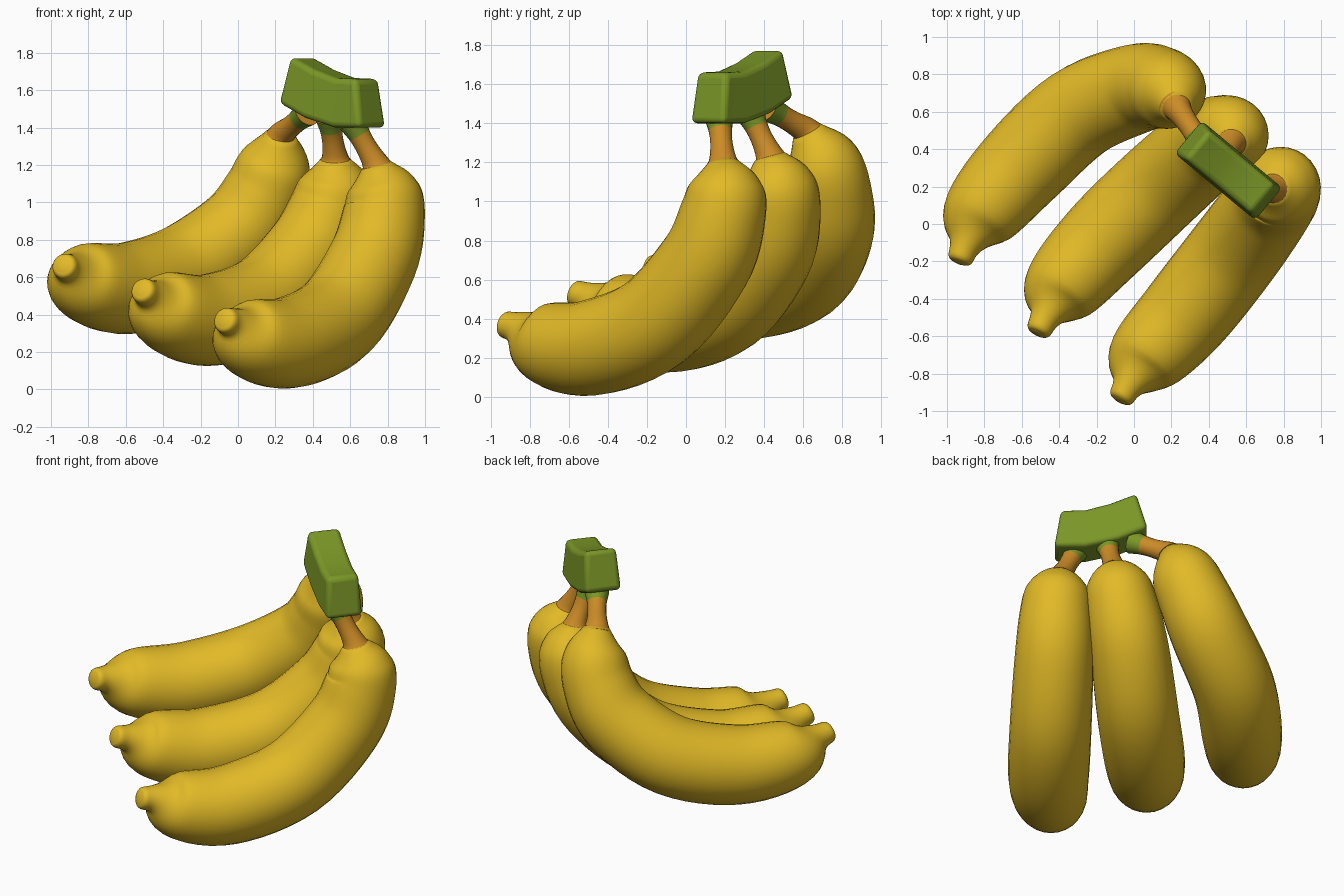
import bpy
import bmesh
import math
from mathutils import Vector

cube = bpy.data.objects.get("Cube")
if cube:
    bpy.data.objects.remove(cube, do_unlink=True)


def make_material(name, color):
    mat = bpy.data.materials.new(name)
    mat.use_nodes = True
    mat.diffuse_color = (*color, 1)
    mat.node_tree.nodes["Principled BSDF"].inputs["Base Color"].default_value = (*color, 1)
    return mat


yellow = make_material("ripe yellow", (0.76, 0.49, 0.02))
orange = make_material("stem orange", (0.60, 0.26, 0.02))
green = make_material("crown green", (0.20, 0.31, 0.02))


def catmull(a, b, c, d, t):
    return 0.5 * (2 * b + (c - a) * t + (2 * a - 5 * b + 4 * c - d) * t * t
                  + (3 * b - a - 3 * c + d) * t ** 3)


def smooth_path(points, steps):
    """Spline through 4D points holding position and radius."""
    pts = [Vector(p) for p in points]
    pts = [2 * pts[0] - pts[1]] + pts + [2 * pts[-1] - pts[-2]]
    path = []
    for i in range(1, len(pts) - 2):
        path += [catmull(*pts[i - 1:i + 3], s / steps) for s in range(steps)]
    return path + [pts[-2]]


def finish(name, bm, materials, angle):
    bmesh.ops.recalc_face_normals(bm, faces=bm.faces)
    mesh = bpy.data.meshes.new(name)
    bm.to_mesh(mesh)
    bm.free()
    for mat in materials:
        mesh.materials.append(mat)
    obj = bpy.data.objects.new(name, mesh)
    bpy.context.collection.objects.link(obj)
    bpy.ops.object.select_all(action="DESELECT")
    obj.select_set(True)
    bpy.context.view_layer.objects.active = obj
    bpy.ops.object.shade_smooth_by_angle(angle=math.radians(angle))
    return obj


def tube(name, points, materials, split=1.0, steps=6, sides=28):
    """Sweep a circle of changing radius; faces past split use the second material."""
    path = smooth_path(points, steps)
    centers = [p.to_3d() for p in path]
    bm = bmesh.new()
    rings = []
    normal = Vector((1, -1, 0))
    last = len(path) - 1
    for i, p in enumerate(path):
        tangent = (centers[min(i + 1, last)] - centers[max(i - 1, 0)]).normalized()
        normal = (normal - tangent * normal.dot(tangent)).normalized()
        side = tangent.cross(normal)
        angles = [math.tau * k / sides for k in range(sides)]
        rings.append([bm.verts.new(centers[i] + p.w * (normal * math.cos(a) + side * math.sin(a)))
                      for a in angles])
    for i in range(last):
        for k in range(sides):
            n = (k + 1) % sides
            face = bm.faces.new((rings[i][k], rings[i][n], rings[i + 1][n], rings[i + 1][k]))
            face.material_index = int(i / last >= split)
    bm.faces.new(rings[0])
    bm.faces.new(rings[-1])
    return finish(name, bm, materials, 60)


# Fruit centre lines from blossom tip to neck, then the stem's upper end
fruits = {
    "left": ([(-.93, -.19, .66), (-.9, -.11, .64), (-.83, .04, .58), (-.6, .31, .54),
              (-.3, .59, .63), (0, .72, .84), (.14, .73, 1.05), (.2, .69, 1.22),
              (.23, .62, 1.36)], (.37, .42, 1.48)),
    "middle": ([(-.51, -.57, .53), (-.47, -.49, .5), (-.4, -.36, .43), (-.17, -.1, .37),
                (.14, .2, .47), (.38, .41, .73), (.49, .47, .96), (.52, .46, 1.11),
                (.52, .43, 1.23)], (.49, .33, 1.45)),
    "right": ([(-.07, -.93, .37), (-.03, -.86, .35), (.05, -.73, .28), (.27, -.49, .25),
               (.53, -.16, .38), (.72, .1, .69), (.78, .19, .94), (.77, .2, 1.08),
               (.74, .19, 1.2)], (.61, .17, 1.43)),
}
girth = [.065, .09, .205, .245, .25, .24, .22, .19, .08]

for label, (line, top) in fruits.items():
    line = [Vector(p) for p in line]
    body = [(*p, r) for p, r in zip(line, girth)]

    # Rounded blossom end
    out = (line[0] - line[1]).normalized()
    body.insert(0, (*(line[0] + out * 0.02), 0.03))
    tube(label + "_banana", body, [yellow])

    # Stem flaring at the neck, with a green collar under the crown
    neck, top = line[-1], Vector(top)
    start = neck + (line[-2] - neck) * 0.2
    stem = [(*start, .095), (*neck.lerp(top, .08), .07), (*neck.lerp(top, .4), .058),
            (*neck.lerp(top, .7), .06), (*top, .075)]
    tube(label + "_stem", stem, [orange, green], split=0.75, sides=20)

# Crown block: curved side profile, wider at the base
along = Vector((.77, -.64, 0))
across = Vector((.64, .77, 0))
middle = Vector((.5, .29, 0))
base = [(-.28, 1.53), (-.1, 1.45), (.1, 1.4), (.29, 1.4)]
roof = [(.25, 1.66), (.1, 1.665), (-.05, 1.71), (-.21, 1.78)]
bm = bmesh.new()
sides = []
for sign in (-1, 1):
    sides.append([bm.verts.new(middle + along * u + across * sign * w + Vector((0, 0, z)))
                  for outline, w in ((base, .115), (roof, .1)) for u, z in outline])
count = len(sides[0])
for i in range(count):
    j = (i + 1) % count
    bm.faces.new((sides[0][i], sides[0][j], sides[1][j], sides[1][i]))
for loop in sides:
    # Quad strips keep the curved side clean
    for i in range(count // 2 - 1):
        bm.faces.new((loop[i], loop[i + 1], loop[count - 2 - i], loop[count - 1 - i]))
crown = finish("crown", bm, [green], 60)
bevel = crown.modifiers.new("rounded edges", "BEVEL")
bevel.width = 0.03
bevel.segments = 4
bevel.limit_method = "ANGLE"
bevel.angle_limit = math.radians(40)
